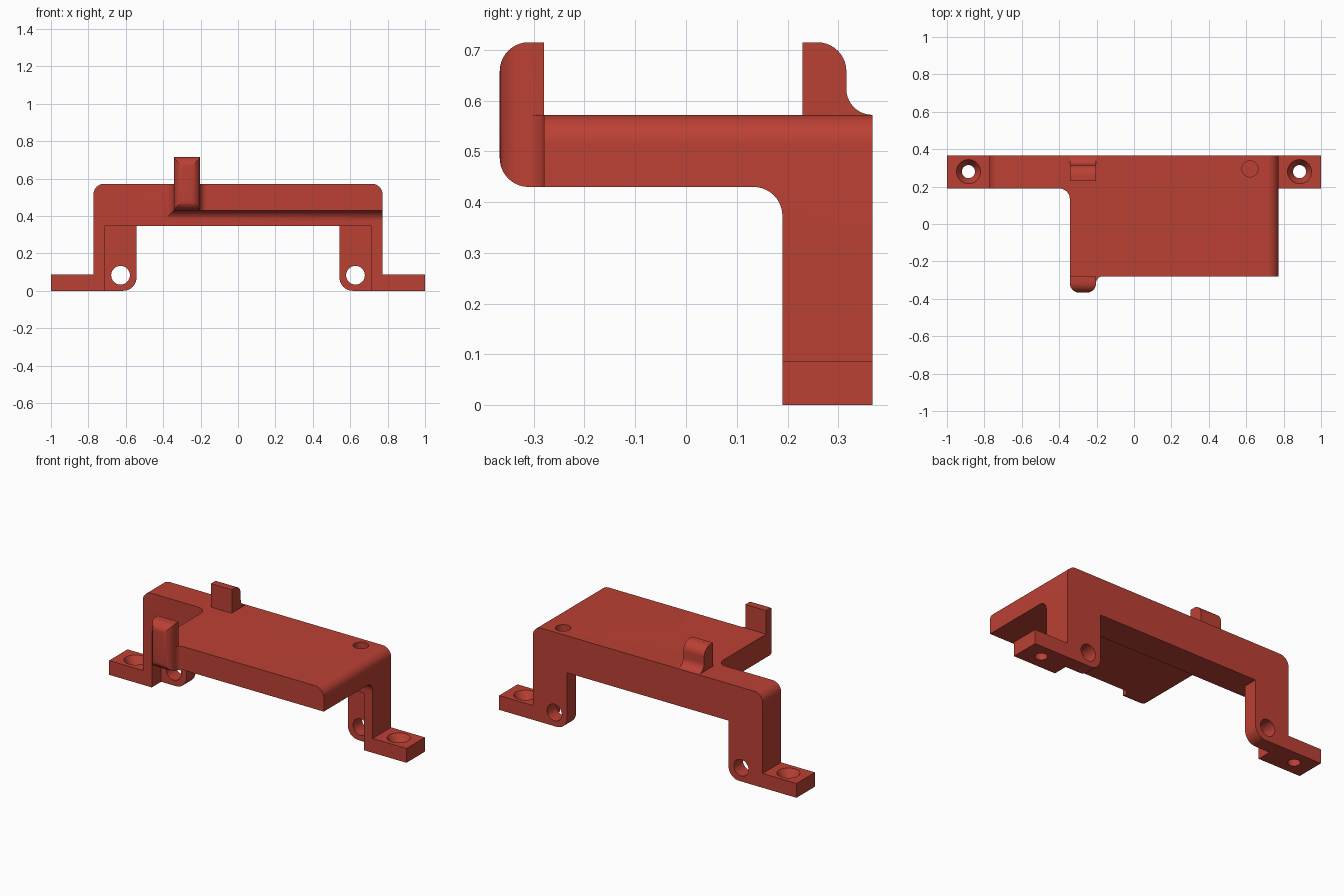
import bpy, bmesh, math
from mathutils import Vector

if "Cube" in bpy.data.objects:
    bpy.data.objects.remove(bpy.data.objects["Cube"])

red = bpy.data.materials.new("brick red")
red.diffuse_color = (0.50, 0.052, 0.035, 1)
red.use_nodes = True
red.node_tree.nodes["Principled BSDF"].inputs["Base Color"].default_value = red.diffuse_color

AXES = {"xz": lambda u, v, d: (u, d, v),
        "yz": lambda u, v, d: (d, u, v),
        "xy": lambda u, v, d: (u, v, d)}


def rounded(points, steps=10):
    """Replace each (u, v, r) corner with a tangent arc of radius r."""
    out = []
    for i, p in enumerate(points):
        c = Vector(p[:2])
        if len(p) < 3:
            out.append(c)
            continue
        a = (Vector(points[i - 1][:2]) - c).normalized()
        b = (Vector(points[(i + 1) % len(points)][:2]) - c).normalized()
        r = p[2]                      # all corners are right angles
        centre = c + (a + b) * r
        for k in range(steps + 1):
            t = k / steps * math.pi / 2
            out.append(centre - b * r * math.cos(t) - a * r * math.sin(t))
    return out


def prism(name, plane, points, d0, d1):
    """Extrude a rounded profile between two depths."""
    bm = bmesh.new()
    face = bm.faces.new([bm.verts.new(AXES[plane](p.x, p.y, d0)) for p in rounded(points)])
    new = bmesh.ops.extrude_face_region(bm, geom=[face])["geom"]
    bmesh.ops.translate(bm, vec=AXES[plane](0, 0, d1 - d0),
                        verts=[g for g in new if isinstance(g, bmesh.types.BMVert)])
    bmesh.ops.recalc_face_normals(bm, faces=bm.faces)
    return finish(name, bm)


def rod(name, r1, r2, length, loc, rot=(0, 0, 0)):
    bm = bmesh.new()
    bmesh.ops.create_cone(bm, cap_ends=True, segments=40, radius1=r1, radius2=r2, depth=length)
    ob = finish(name, bm)
    ob.location, ob.rotation_euler = loc, rot
    return ob


def finish(name, bm):
    me = bpy.data.meshes.new(name)
    bm.to_mesh(me)
    bm.free()
    me.materials.append(red)
    ob = bpy.data.objects.new(name, me)
    bpy.context.collection.objects.link(ob)
    return ob


def combine(ob, other, op):
    """Apply a boolean and discard the second object."""
    mod = ob.modifiers.new("boolean", "BOOLEAN")
    mod.object, mod.operation, mod.solver = other, op, "EXACT"
    bpy.context.view_layer.objects.active = ob
    bpy.ops.object.modifier_apply(modifier=mod.name)
    bpy.data.objects.remove(other, do_unlink=True)


W, BACK, FRONT, STEP = 0.773, 0.367, 0.19, 0.28   # bridge width and depth lines
UNDER, TOP, FOOT = 0.347, 0.572, 0.087            # bridge height lines
L, R = -0.343, -0.203                             # sides of both upright tabs

# Deck: plan outline trimmed by side and front outlines
bracket = prism("bracket", "xy", [
    (-W, BACK), (-W, FRONT), (L, FRONT, 0.057), (L, -BACK, 0.05), (R, -BACK, 0.05),
    (R, -STEP, 0.036), (W, -STEP), (W, BACK)], UNDER, TOP)
combine(bracket, prism("side_trim", "yz", [
    (-BACK, 0.43, 0.057), (FRONT, 0.43, 0.057), (FRONT, 0.2), (0.5, 0.2),
    (0.5, 0.8), (-BACK, 0.8)], -1, 1), "INTERSECT")
combine(bracket, prism("front_trim", "xz", [
    (-W, 0.1), (W, 0.1), (W, TOP, 0.057), (-W, TOP, 0.057)], -1, 1), "INTERSECT")

# Front tab with rounded front edges
tab = prism("front_tab", "xy", [
    (L, -STEP), (L, -BACK, 0.05), (R, -BACK, 0.05), (R, -STEP)], TOP, 0.8)
combine(tab, prism("tab_trim", "yz", [
    (-BACK, 0.4), (-STEP, 0.4), (-STEP, 0.715), (-BACK, 0.715, 0.057)], -1, 1), "INTERSECT")
combine(bracket, tab, "UNION")

# Rear tab with a rounded top and a curved root
combine(bracket, prism("rear_tab", "yz", [
    (0.23, TOP), (0.23, 0.715), (0.316, 0.715, 0.057), (0.316, TOP, 0.0509),
    (BACK, TOP)], L, R), "UNION")

for s in (-1, 1):
    # Outer leg wall with foot, and the thinner lug behind it
    combine(bracket, prism("leg", "xz", [
        (s * 0.713, UNDER), (s * 0.713, 0), (s, 0), (s, FOOT), (s * W, FOOT),
        (s * W, UNDER)], FRONT, BACK), "UNION")
    combine(bracket, prism("lug", "xz", [
        (s * 0.713, UNDER), (s * 0.713, 0), (s * 0.543, 0, 0.07),
        (s * 0.543, UNDER)], STEP, BACK), "UNION")
    # Cross hole through the lug
    combine(bracket, rod("lug_hole", 0.05, 0.05, 0.6, (s * 0.628, 0.3, 0.083),
                         (math.pi / 2, 0, 0)), "DIFFERENCE")
    # Countersunk screw hole through the foot
    combine(bracket, rod("screw_hole", 0.035, 0.035, 0.4, (s * 0.885, 0.28, 0.05)), "DIFFERENCE")
    combine(bracket, rod("countersink", 0.035, 0.065, 0.05, (s * 0.885, 0.28, FOOT - 0.024)),
            "DIFFERENCE")

# Blind hole in the deck
combine(bracket, rod("deck_hole", 0.043, 0.043, 0.3, (0.62, 0.295, 0.58)), "DIFFERENCE")

bpy.ops.object.select_all(action="DESELECT")
bracket.select_set(True)
bpy.context.view_layer.objects.active = bracket
bpy.ops.object.shade_smooth_by_angle(angle=math.radians(30))
